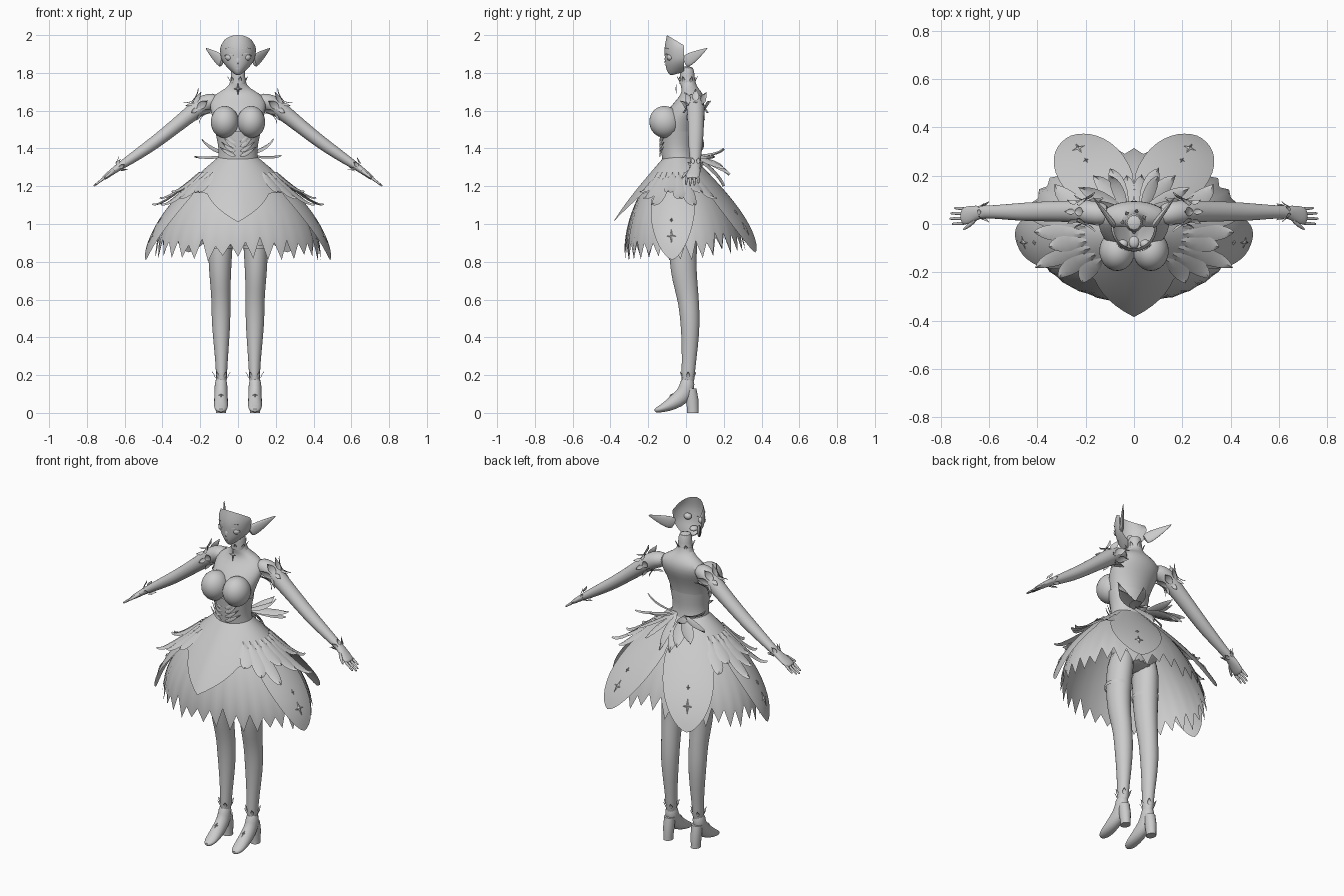
import bpy, bmesh, math, random
from mathutils import Vector as V

random.seed(4)
if "Cube" in bpy.data.objects:
    bpy.data.objects.remove(bpy.data.objects["Cube"])

grey = bpy.data.materials.new("plain_grey")
grey.use_nodes = True
grey.diffuse_color = (0.6, 0.6, 0.6, 1)
grey.node_tree.nodes["Principled BSDF"].inputs["Base Color"].default_value = grey.diffuse_color
X, Y, Z = V((1, 0, 0)), V((0, 1, 0)), V((0, 0, 1))
SIDES = ((1, "left"), (-1, "right"))


def make(name, verts, faces, subdiv=0):
    bm = bmesh.new()
    vs = [bm.verts.new(v) for v in verts]
    for f in faces:
        bm.faces.new([vs[i] for i in f])
    bmesh.ops.remove_doubles(bm, verts=bm.verts, dist=1e-5)
    bmesh.ops.recalc_face_normals(bm, faces=bm.faces)
    me = bpy.data.meshes.new(name)
    bm.to_mesh(me)
    bm.free()
    me.materials.append(grey)
    me.shade_smooth()
    me.set_sharp_from_angle(angle=math.radians(50))
    ob = bpy.data.objects.new(name, me)
    bpy.context.collection.objects.link(ob)
    if subdiv:
        ob.modifiers.new("smooth", "SUBSURF").levels = subdiv
        ob.modifiers["smooth"].render_levels = subdiv
    return ob


def grid(name, rows, subdiv=0):
    n = len(rows[0])
    faces = [(r * n + c, r * n + c + 1, r * n + n + c + 1, r * n + n + c)
             for r in range(len(rows) - 1) for c in range(n - 1)]
    return make(name, [p for row in rows for p in row], faces, subdiv)


def loft(name, rings, u=X, level=False, caps=True, subdiv=1, n=16):
    """Tube through rings of (x, y, z, radius along u, other radius)."""
    cs = [V(r[:3]) for r in rings]
    verts = []
    for i, r in enumerate(rings):
        t = (cs[min(i + 1, len(cs) - 1)] - cs[max(i - 1, 0)]).normalized()
        v = Y if level else t.cross(u).normalized()
        for k in range(n):
            a = math.tau * k / n
            verts.append(cs[i] + u * r[3] * math.cos(a) + v * r[4] * math.sin(a))
    faces = [(i * n + k, i * n + (k + 1) % n, i * n + n + (k + 1) % n, i * n + n + k)
             for i in range(len(rings) - 1) for k in range(n)]
    if caps:
        faces += [tuple(range(n)), tuple(range(len(verts) - n, len(verts)))]
    return make(name, verts, faces, subdiv)


def ball(name, loc, size, rot=0):
    bpy.ops.mesh.primitive_uv_sphere_add(segments=24, ring_count=16, location=loc, rotation=(rot, 0, 0))
    ob = bpy.context.object
    ob.name, ob.scale = name, size
    ob.data.materials.append(grey)
    ob.data.shade_smooth()


def leaf(name, a, b, c, width, side, n=7):
    """Creased blade along a curve from a to c, bent towards b."""
    a, b, c, side = V(a), V(b), V(c), V(side).normalized()
    rows = []
    for i in range(n + 1):
        t = i / n
        p = a * (1 - t) ** 2 + b * 2 * t * (1 - t) + c * t * t
        d = ((b - a) * (1 - t) + (c - b) * t).normalized()
        w = side * width * (0.25 * (1 - t) + math.sin(math.pi * t ** 0.8))
        lift = d.cross(side) * width * 0.3
        rows.append([p - w, p + lift, p + w])
    grid(name, rows)


def spikes(name, centre, axis, radius, count, size):
    """Ring of small leaves around a limb."""
    centre, axis = V(centre), V(axis).normalized()
    u = axis.cross(Y if abs(axis.y) < 0.8 else X).normalized()
    w = axis.cross(u)
    for k in range(count):
        a = math.tau * k / count
        d = u * math.cos(a) + w * math.sin(a)
        p = centre + d * radius
        leaf(name, p, p + axis * size * 0.6 + d * 0.004, p + axis * size + d * size * 0.5,
             size * 0.25, axis.cross(d))


def star(name, p, right, up, size):
    out = right.cross(up).normalized()
    verts = [p + out * 0.009]
    for k in range(8):
        a = math.tau * k / 8
        r = size * (0.22 if k % 2 else (0.65 if k % 4 == 0 else 1))
        verts.append(p + out * 0.002 + right * r * math.cos(a) + up * r * math.sin(a))
    make(name, verts, [(0, k + 1, (k + 1) % 8 + 1) for k in range(8)])


# torso, neck and corset
torso = [(0, 0, 1.0, .13, .09), (0, 0, 1.15, .15, .11), (0, -.03, 1.3, .11, .085),
         (0, -.045, 1.37, .096, .08), (0, -.045, 1.42, .1, .084), (0, -.045, 1.49, .116, .091),
         (0, -.03, 1.56, .135, .096), (0, .005, 1.62, .152, .09), (0, .03, 1.67, .145, .068),
         (0, .03, 1.705, .09, .05), (0, .012, 1.73, .043, .042), (0, .006, 1.78, .037, .038),
         (0, .006, 1.84, .037, .038)]
loft("torso", torso, level=True, n=24)
loft("corset", [(x, y, z, a + .006, b + .006) for x, y, z, a, b in torso[2:6]], level=True, caps=False, n=24)
loft("choker", [(0, .007, z, .043, .043) for z in (1.74, 1.75, 1.76)], level=True, caps=False)
spikes("choker_leaf", (0, .007, 1.75), Z, .042, 7, .03)
star("choker_star", V((0, -.047, 1.715)), X, Z, .037)
for s, side in SIDES:
    ball(side + "_bust", (s * .07, -.112, 1.54), (.074, .082, .085), .35)
    for k in range(4):
        z = 1.38 + .025 * k
        leaf(side + "_corset_leaf", (s * .012, -.137, z - .02), (s * .05, -.145, z - .01),
             (s * (.1 - .012 * k), -.115, z + .03), .011, Z)

# face shell, open at the back
face = [(1.80, .012, .03, .01), (1.783, .02, .068, .02), (1.795, .038, .084, .02), (1.82, .063, .095, .015),
        (1.85, .083, .1, .01), (1.88, .091, .102, 0), (1.92, .096, .106, 0), (1.96, .094, .1, -.02),
        (2.0, .085, .091, -.055)]
grid("face", [[(rx * math.cos(a), -.01 - d * math.sin(a), z + lift * (1 - math.sin(a)))
               for a in [math.pi * k / 20 for k in range(21)]] for z, rx, d, lift in face], 1)
leaf("nose", (0, -.108, 1.885), (0, -.116, 1.865), (0, -.112, 1.845), .007, X)
ball("mouth", (0, -.099, 1.822), (.014, .006, .003))
ball("mouth_bag", (0, -.075, 1.825), (.022, .025, .014))
for s, side in SIDES:
    ball(side + "_eye", (s * .046, -.083, 1.882), (.022, .019, .018))
    leaf(side + "_eyelash", (s * .022, -.109, 1.893), (s * .05, -.112, 1.912), (s * .074, -.082, 1.888), .003, Z)
    leaf(side + "_eyebrow", (s * .02, -.113, 1.925), (s * .05, -.112, 1.938), (s * .072, -.087, 1.925), .002, Z)
    # pointed ear
    loft(side + "_ear", [(s * .08, -.01, 1.855, .014, .034), (s * .1, .02, 1.873, .012, .036),
                         (s * .135, .065, 1.9, .008, .022), (s * .172, .115, 1.932, .001, .002)],
         u=V((s * .8, -.6, 0)))

# arms and hands
for s, side in SIDES:
    arm = [(.1, .04, 1.655, .04, .035), (.15, .045, 1.65, .05, .046), (.195, .05, 1.628, .05, .05),
           (.26, .053, 1.575, .045, .042), (.4, .052, 1.462, .041, .036), (.47, .05, 1.41, .038, .034),
           (.58, .05, 1.335, .028, .026), (.64, .05, 1.296, .025, .019), (.67, .04, 1.273, .038, .016),
           (.705, .033, 1.247, .038, .013), (.715, .033, 1.239, .03, .01)]
    loft(side + "_arm", [(s * x, y, z, a, b) for x, y, z, a, b in arm], u=Y)
    for k in range(4):
        y, reach = .063 - .02 * k, (.045, .06, .065, .055)[k]
        loft(side + "_finger", [(s * (.7 + reach * t), y + (.03 - y) * -.1 * t, 1.25 - .77 * reach * t,
                                 .009 - .004 * t, .009 - .004 * t) for t in (0, .4, .8, 1)], u=Y, n=8)
    loft(side + "_thumb", [(s * .65, .025, 1.287, .012, .012), (s * .68, -.005, 1.264, .011, .01),
                           (s * .71, -.024, 1.24, .005, .005)], u=Y, n=8)
    along = V((s * .8, 0, -.6))
    spikes(side + "_wrist_leaf", (s * .635, .05, 1.3), -along, .027, 7, .035)
    spikes(side + "_sleeve_leaf", (s * .215, .051, 1.612), -along, .05, 8, .065)
    spikes(side + "_sleeve_fringe", (s * .215, .051, 1.612), along, .05, 8, .04)

# legs, garters and heeled shoes
for s, side in SIDES:
    leg = [(.08, 0, 1.12, .07, .09), (.095, -.02, .9, .068, .077), (.095, -.013, .74, .059, .07),
           (.092, .003, .65, .053, .063), (.09, .014, .58, .051, .056), (.09, .023, .48, .051, .052),
           (.088, .021, .35, .04, .044), (.087, .012, .22, .029, .035), (.088, .008, .13, .03, .036)]
    loft(side + "_leg", [(s * x, y, z, a, b) for x, y, z, a, b in leg], level=True)
    loft(side + "_garter", [(s * .095, -.02, z, .071, .08) for z in (.87, .88, .89)], level=True, caps=False)
    foot = [(.01, .19, .033, .037), (.006, .13, .035, .042), (-.02, .085, .036, .046), (-.07, .05, .038, .037),
            (-.12, .026, .037, .024), (-.15, .016, .028, .015), (-.167, .012, .012, .01)]
    loft(side + "_shoe", [(s * .09, *f) for f in foot])
    loft(side + "_heel", [(s * .09, .025, .13, .03, .03), (s * .09, .032, .07, .03, .034),
                          (s * .09, .036, .02, .026, .03), (s * .09, .036, 0, .026, .031)],
         level=True, subdiv=0)
    spikes(side + "_ankle_leaf", (s * .088, .011, .185), Z, .034, 6, .032)
    star(side + "_shoe_star", V((s * .09, -.075, .092)), X, V((0, .8, .6)), .022)

# skirt: every layer follows one bell-shaped surface
TOP, DROP = 1.36, .54


def bell(a, z, flare=0):
    u = (TOP - z) / DROP
    f = (1 - .78 * max(0, 1 - u) ** 1.9) * (1 + flare * u)
    return V((.44 * f * math.cos(a), .325 * f * math.sin(a) - .04 * (1 - u), z))


def sheet(name, angles, hem, flare, rows=14):
    grid(name, [[bell(a, TOP + (hem(a) - TOP) * r / rows, flare(a)) for a in angles] for r in range(rows + 1)])


def front_gap(a):
    return abs((a + math.pi / 2 + math.pi) % math.tau - math.pi)


TEETH = 34
teeth = [random.uniform(.8, .85) if k % 2 else random.uniform(.88, .93) for k in range(TEETH * 2)]
sheet("skirt_base", [math.pi * k / TEETH for k in range(TEETH * 2 + 1)],
      lambda a: teeth[round(a * TEETH / math.pi) % len(teeth)] + .05 * max(0, math.sin(a)), lambda a: 0)
sheet("skirt_overlay", [math.tau * k / 72 - math.pi / 2 for k in range(73)],
      lambda a: 1.01 + .155 * min(1, front_gap(a) / .55), lambda a: .03 + .4 * max(0, 1 - front_gap(a)))


def petal(name, mid, half, tip, flare):
    sheet(name, [mid + half * k / 10 for k in range(-10, 11)],
          lambda a: tip + .33 * (abs(a - mid) / half) ** 1.6, lambda a: flare)
    for z, size in ((tip + .125, .042), (tip + .21, .018)):
        p = bell(mid, z, flare)
        right = (bell(mid + .01, z, flare) - p).normalized()
        up = (bell(mid, z + .01, flare) - p).normalized()
        star(name + "_star", p, right, up, size)


for s, side in SIDES:
    turn = (lambda a: a) if s > 0 else (lambda a: math.pi - a)
    petal(side + "_side_petal", turn(-.2), .5, .81, .13)
    petal(side + "_back_petal", turn(1.09), .47, .85, .3)

    # leaves over the hips
    for k in range(8):
        a = turn(-.85 + .2 * k)
        b = turn(-.95 + .23 * k)
        low = 1.17 - .035 * (k % 3)
        root = bell(a, 1.27, .08)
        leaf(side + "_hip_leaf", root, bell(a, low - .02, .3), bell(b, low, .75), .03,
             bell(a + .1, 1.27, .08) - root)

    # bow of leaves behind the waist
    for x, y, z, w in ((.19, .09, 1.45, .02), (.23, .15, 1.36, .026), (.17, .2, 1.29, .03),
                       (.1, .23, 1.26, .03), (.1, .2, 1.4, .022), (.03, .2, 1.2, .028)):
        leaf(side + "_bow_leaf", (s * .03, .045, 1.36), (s * x * .8, y * .9, (z + 1.33) / 2), (s * x, y, z),
             w, (-s * y, x, .06))
